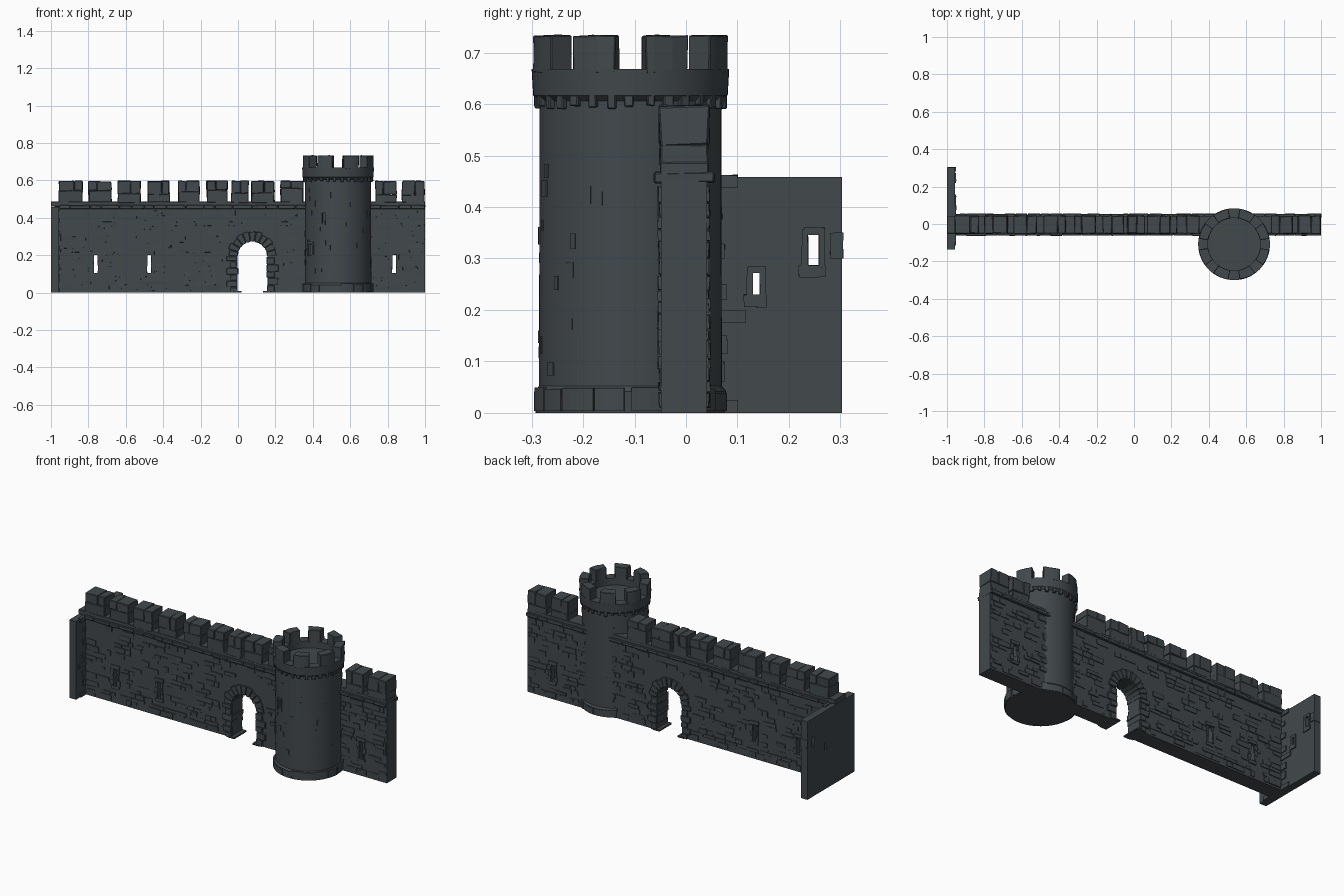
import bpy, bmesh, math, random
from math import sin, cos, pi, radians
from mathutils import Vector

if "Cube" in bpy.data.objects:
    bpy.data.objects.remove(bpy.data.objects["Cube"])

random.seed(7)
U = random.uniform
stone = bpy.data.materials.new("dark slate stone")
stone.diffuse_color = (0.054, 0.065, 0.072, 1)
stone.use_nodes = True
stone.node_tree.nodes["Principled BSDF"].inputs["Base Color"].default_value = stone.diffuse_color

TX, TY, TR = 0.535, -0.108, 0.177      # tower centre and radius
YF, YB = -0.049, 0.041                 # wall front and back faces
DX, DR, DZ = 0.077, 0.08, 0.195        # doorway centre, radius, spring height
SLITS = [-0.76, -0.475, 0.835]


def finish(name, bm, bevel=0, smooth=False):
    bmesh.ops.recalc_face_normals(bm, faces=bm.faces)
    me = bpy.data.meshes.new(name)
    bm.to_mesh(me)
    bm.free()
    ob = bpy.data.objects.new(name, me)
    bpy.context.collection.objects.link(ob)
    me.materials.append(stone)
    if bevel:
        m = ob.modifiers.new("worn edges", 'BEVEL')
        m.width, m.segments = bevel, 1
    if smooth:
        bpy.ops.object.select_all(action='DESELECT')
        ob.select_set(True)
        bpy.context.view_layer.objects.active = ob
        bpy.ops.object.shade_smooth_by_angle(angle=radians(30))
    return ob


def prism(bm, a, b, jit=0):
    """Solid between two matching rings of points."""
    def j(p):
        return Vector(p) + Vector((U(-jit, jit), U(-jit, jit), U(-jit, jit)))
    a = [bm.verts.new(j(p)) for p in a]
    b = [bm.verts.new(j(p)) for p in b]
    bm.faces.new(a)
    bm.faces.new(b)
    for i in range(len(a)):
        k = (i + 1) % len(a)
        bm.faces.new((a[i], a[k], b[k], b[i]))


def box(bm, x0, x1, y0, y1, z0, z1, jit=0):
    ring = [(x0, y0), (x1, y0), (x1, y1), (x0, y1)]
    prism(bm, [(x, y, z0) for x, y in ring], [(x, y, z1) for x, y in ring], jit)


def sector(bm, r0, r1, a0, a1, z0, z1, n=5, jit=0):
    """Curved block around the tower axis."""
    t = [a0 + (a1 - a0) * i / n for i in range(n + 1)]
    ring = [(TX + r1 * cos(a), TY + r1 * sin(a)) for a in t]
    ring += [(TX + r0 * cos(a), TY + r0 * sin(a)) for a in reversed(t)]
    prism(bm, [(x, y, z0) for x, y in ring], [(x, y, z1) for x, y in ring], jit)


def cut(ob, bm):
    c = finish("cutter", bm)
    c.hide_render = True
    m = ob.modifiers.new("cut", 'BOOLEAN')
    m.object, m.operation, m.solver = c, 'DIFFERENCE', 'EXACT'
    bpy.context.view_layer.objects.active = ob
    bpy.ops.object.modifier_apply(modifier=m.name)
    bpy.data.objects.remove(c)


# curtain wall with arched doorway and arrow slits
bm = bmesh.new()
box(bm, -0.98, 1, YF, YB, 0, 0.46)
wall = finish("curtain_wall", bm)
bm = bmesh.new()
arch = [(DX + DR, -0.1), (DX + DR, DZ)]
arch += [(DX + DR * cos(i * pi / 14), DZ + DR * sin(i * pi / 14)) for i in range(1, 14)]
arch += [(DX - DR, DZ), (DX - DR, -0.1)]
prism(bm, [(x, -0.2, z) for x, z in arch], [(x, 0.2, z) for x, z in arch])
for s in SLITS:
    ring = [(s - .011, .105), (s + .011, .105), (s + .009, .2), (s - .009, .2)]
    prism(bm, [(x, -0.2, z) for x, z in ring], [(x, 0.2, z) for x, z in ring])
cut(wall, bm)

# parapet base and merlons
bm = bmesh.new()
box(bm, -1, 1, YF - .002, YB + .003, 0.46, 0.487)
finish("parapet_base", bm, 0.002)
bm = bmesh.new()
merlons = [(-.958, -.83), (-.8, -.676), (-.644, -.52), (-.484, -.366), (-.32, -.205),
           (-.168, -.055), (-.035, .056), (.072, .195), (.227, .35), (.735, .848), (.876, .998)]
for x0, x1 in merlons:
    m = x0 + (x1 - x0) * U(.35, .65)
    z = U(.52, .56)
    box(bm, x0, x1, YF - .002, YB + .003, .48, z, .003)
    box(bm, x0, m, YF - .002, YB + .003, z - .002, .597, .003)
    box(bm, m, x1, YF - .002, YB + .003, z - .002, .597, .003)
finish("merlons", bm, 0.003)

# string course under the parapet
bm = bmesh.new()
x = -0.955
while x < 0.999:
    e = min(x + U(.05, .11), 1)
    box(bm, x, e, YF - .013, YB + .014, .447, .468, .0015)
    x = e
finish("string_course", bm, 0.003)

# raised rubble stones on both wall faces
bm = bmesh.new()
z = 0.01
while z < 0.435:
    h = U(.018, .034)
    for y0, d in ((YF, -1), (YB, 1)):
        x = -0.95
        while x < 0.99:
            w = U(.025, .085)
            e = min(x + w, .998)
            blocked = any(x < s + .022 and e > s - .022 and .08 < z + h and z < .22 for s in SLITS)
            blocked |= x < DX + .14 and e > DX - .14 and z < .34
            blocked |= e - x < .015
            if not blocked and random.random() < .5:
                t = U(.002, .006) * d
                ya, yb = sorted((y0 - .01 * d, y0 + t))
                box(bm, x + .002, e - .002, ya, yb, z + .001, min(z + h, .445) - .002, .0015)
            x = e
    z += h
finish("wall_stones", bm)

# doorway voussoirs, jamb stones and sill stones; slit surrounds
bm = bmesh.new()
y0, y1 = YF - .009, YB + .009
for i in range(11):
    a, b = i * pi / 11 + .015, (i + 1) * pi / 11 - .015
    ro = DR + U(.044, .054)
    ring = [(DX + r * cos(t), DZ + r * sin(t))
            for r, t in ((DR - .002, a), (ro, a), (ro, (a + b) / 2), (ro, b), (DR - .002, b))]
    prism(bm, [(x, y0, z) for x, z in ring], [(x, y1, z) for x, z in ring], .002)
for s in (-1, 1):
    z, k = 0.0, 0
    while z < DZ - .01:
        h = min(U(.028, .042), DZ - z)
        a, b = sorted((DX + s * (DR - U(-.004, .006)), DX + s * (DR + (.038, .058)[k % 2])))
        box(bm, a, b, y0, y1, z, z + h - .002, .0015 if k else 0)
        z, k = z + h, k + 1
    a, b = sorted((DX + s * (DR - .022), DX + s * (DR + .02)))
    box(bm, a, b, y0 - .004, y1 + .004, 0, .01)
finish("doorway_surround", bm, 0.002)
bm = bmesh.new()
for c in SLITS:
    for ya, yb in ((YF - .006, YF + .01), (YB - .01, YB + .006)):
        for s in (-1, 1):
            for k in range(3):
                a, b = sorted((c + s * .011, c + s * U(.02, .034)))
                box(bm, a, b, ya, yb, .105 + k * .032, .135 + k * .032, .0015)
        box(bm, c - .028, c + .028, ya, yb, .202, .222, .0015)
        box(bm, c - .022, c + .026, ya, yb, .085, .103, .0015)
finish("slit_surrounds", bm)

# end cross wall with two windows
bm = bmesh.new()
box(bm, -1, -.957, -.135, .303, 0, .458)
cross = finish("cross_wall", bm)
bm = bmesh.new()
WINDOWS = [(.237, .258, .287, .346), (.13, .143, .23, .272)]
for a, b, c, d in WINDOWS:
    box(bm, -1.1, -.9, a, b, c, d)
cut(cross, bm)
bm = bmesh.new()
for a, b, c, d in WINDOWS:
    xa, xb = -.998, -.951
    box(bm, xa, xb, a - .012, a, c - .004, d + .01, .001)
    box(bm, xa, xb, b, b + .012, c - .004, d + .012, .001)
    box(bm, xa, xb, a - .018, b + .014, c - .024, c, .001)
    box(bm, xa, xb, a - .008, b + .01, d, d + .014, .001)
box(bm, -.998, -.952, .28, .305, .3, .35, .001)
for z0, z1, w in ((0, .025, .1), (.06, .1, .075), (.115, .15, .08), (.175, .2, .115),
                  (.22, .25, .08), (.3, .33, .075), (.375, .4, .07), (.437, .462, .1)):
    box(bm, -.97, -.951, .03, w, z0, z1, .001 if z0 else 0)
    box(bm, -.97, -.951, -w, -.03, z0, z1, .001 if z0 else 0)
finish("cross_wall_stones", bm)

# round tower turned from a profile, hollow top
bm = bmesh.new()
N = 64
profile = [(.184, 0), (.186, .042), (TR + .001, .052), (TR, .3), (TR, .606), (.189, .617),
           (.192, .668), (.14, .668), (.14, .628)]
rings = [[bm.verts.new((TX + r * cos(2 * pi * i / N), TY + r * sin(2 * pi * i / N), z))
          for i in range(N)] for r, z in profile]
for lo, hi in zip(rings, rings[1:]):
    for i in range(N):
        k = (i + 1) % N
        bm.faces.new((lo[i], lo[k], hi[k], hi[i]))
bm.faces.new(rings[0])
bm.faces.new(rings[-1])
tower = finish("round_tower", bm)
bm = bmesh.new()
box(bm, .453, .468, -.32, -.245, .37, .425)
box(bm, .383, .397, -.32, -.18, .2, .258)
cut(tower, bm)
bpy.ops.object.select_all(action='DESELECT')
tower.select_set(True)
bpy.context.view_layer.objects.active = tower
bpy.ops.object.shade_smooth_by_angle(angle=radians(25))

# tower merlons
bm = bmesh.new()
for i in range(8):
    a = radians(22.5 + 45 * i)
    sector(bm, .14, .191, a - radians(13.5), a + radians(13.5), .66, .733, 5, .0012)
finish("tower_merlons", bm, 0.002)

# corbels under the tower ring
bm = bmesh.new()
for i in range(30):
    a = 2 * pi * i / 30 + U(-.02, .02)
    w = U(.038, .055)
    sector(bm, .17, .188, a - w, a + w, U(.589, .598), .62, 1, .001)
finish("tower_corbels", bm, 0.002)

# tower foot stones, scattered shaft stones and slit frames
bm = bmesh.new()
a = 0
while a < 2 * pi - .1:
    b = min(a + U(.2, .45), 2 * pi)
    sector(bm, .17, U(.187, .191), a + .01, b - .01, .004, U(.038, .05), 4)
    a = b
for i in range(46):
    a, z, w = U(0, 2 * pi), U(.07, .55), U(.05, .14)
    sector(bm, .17, TR + U(.0015, .003), a, a + w, z, z + U(.018, .035), 3)
for x, z0, z1 in ((.4605, .37, .425), (.39, .2, .258)):
    c, w = -math.acos((x - TX) / TR), .0075 / TR / math.sqrt(1 - ((x - TX) / TR) ** 2)
    sector(bm, .17, .182, c - w - .08, c - w - .01, z0 - .004, z1 + .005, 2)
    sector(bm, .17, .182, c + w + .01, c + w + .07, z0, z1, 2)
    sector(bm, .17, .182, c - w - .05, c + w + .05, z1 + .002, z1 + .016, 2)
finish("tower_stones", bm)
